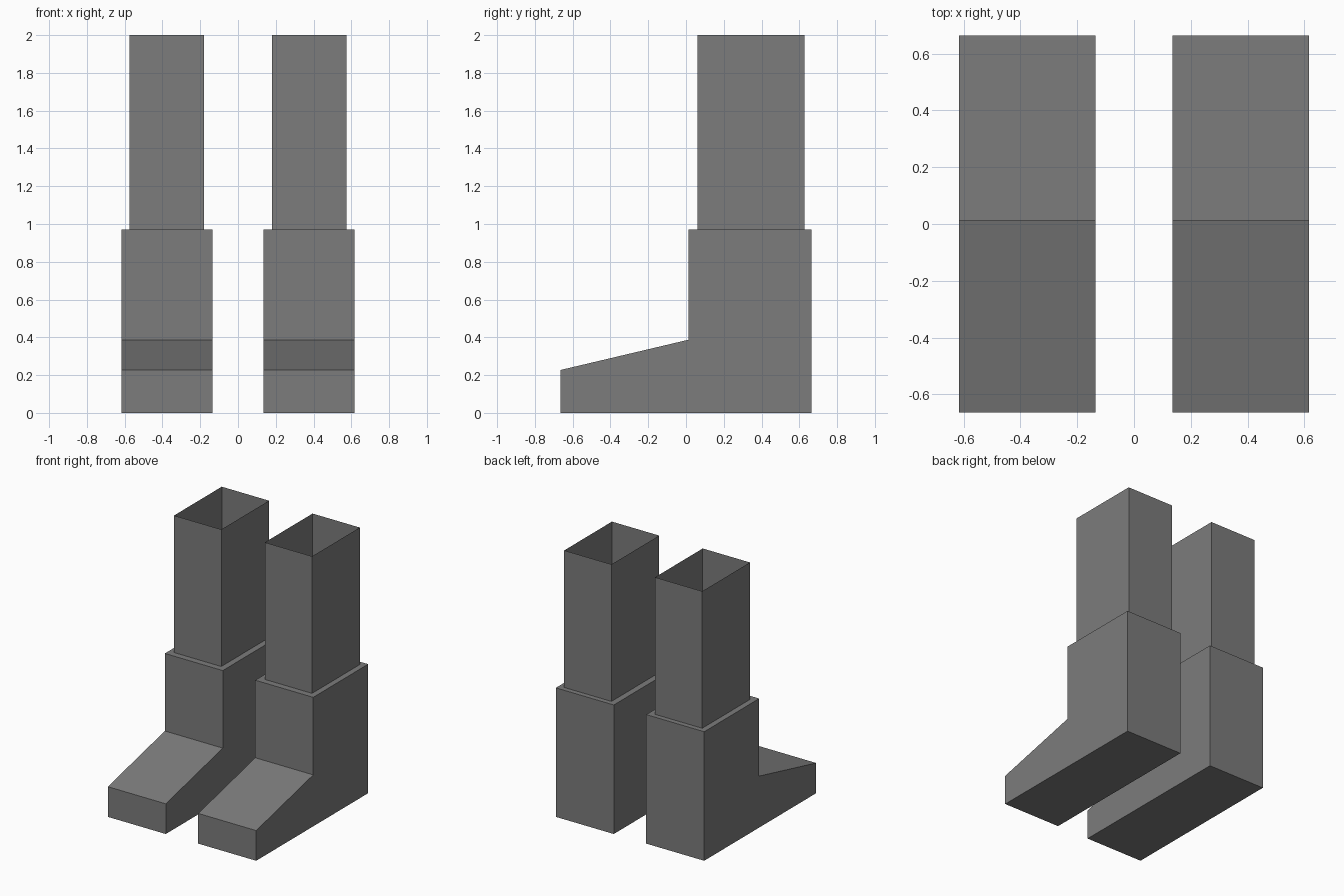
import bpy
import bmesh

cube = bpy.data.objects.get("Cube")
if cube:
    bpy.data.objects.remove(cube)

grey = bpy.data.materials.new("dark grey")
grey.use_nodes = True
colour = (0.2, 0.2, 0.2, 1)
grey.diffuse_color = colour
grey.node_tree.nodes["Principled BSDF"].inputs["Base Color"].default_value = colour


def extrude_outline(name, outline, offset, keep_caps=True):
    """Sweep a flat outline along an offset, with or without end caps."""
    bm = bmesh.new()
    face = bm.faces.new([bm.verts.new(p) for p in outline])
    swept = bmesh.ops.extrude_face_region(bm, geom=[face], use_keep_orig=True)["geom"]
    bmesh.ops.translate(bm, vec=offset,
                        verts=[g for g in swept if isinstance(g, bmesh.types.BMVert)])
    bmesh.ops.recalc_face_normals(bm, faces=bm.faces)
    if not keep_caps:
        caps = [f for f in bm.faces if abs(f.normal.z) > 0.9]
        bmesh.ops.delete(bm, geom=caps, context="FACES")
    mesh = bpy.data.meshes.new(name)
    bm.to_mesh(mesh)
    bm.free()
    mesh.materials.append(grey)
    obj = bpy.data.objects.new(name, mesh)
    bpy.context.collection.objects.link(obj)
    return obj


# Side outline of the boot: sole, heel, cuff, instep, toe
boot_side = [(-0.665, 0), (0.665, 0), (0.665, 0.97),
             (0.012, 0.97), (0.012, 0.387), (-0.665, 0.227)]
cuff_z, top_z = 0.97, 2.0
leg_y = (0.06, 0.627)

for side, sign in (("left", 1), ("right", -1)):
    # Solid boot
    inner, outer = sign * 0.135, sign * 0.617
    extrude_outline(side + "_boot", [(inner, y, z) for y, z in boot_side],
                    (outer - inner, 0, 0))

    # Thin trouser leg, open at the top
    inner, outer = sign * 0.181, sign * 0.574
    front, back = leg_y
    rim = [(inner, front, cuff_z), (outer, front, cuff_z),
           (outer, back, cuff_z), (inner, back, cuff_z)]
    extrude_outline(side + "_trouser_leg", rim, (0, 0, top_z - cuff_z), keep_caps=False)
